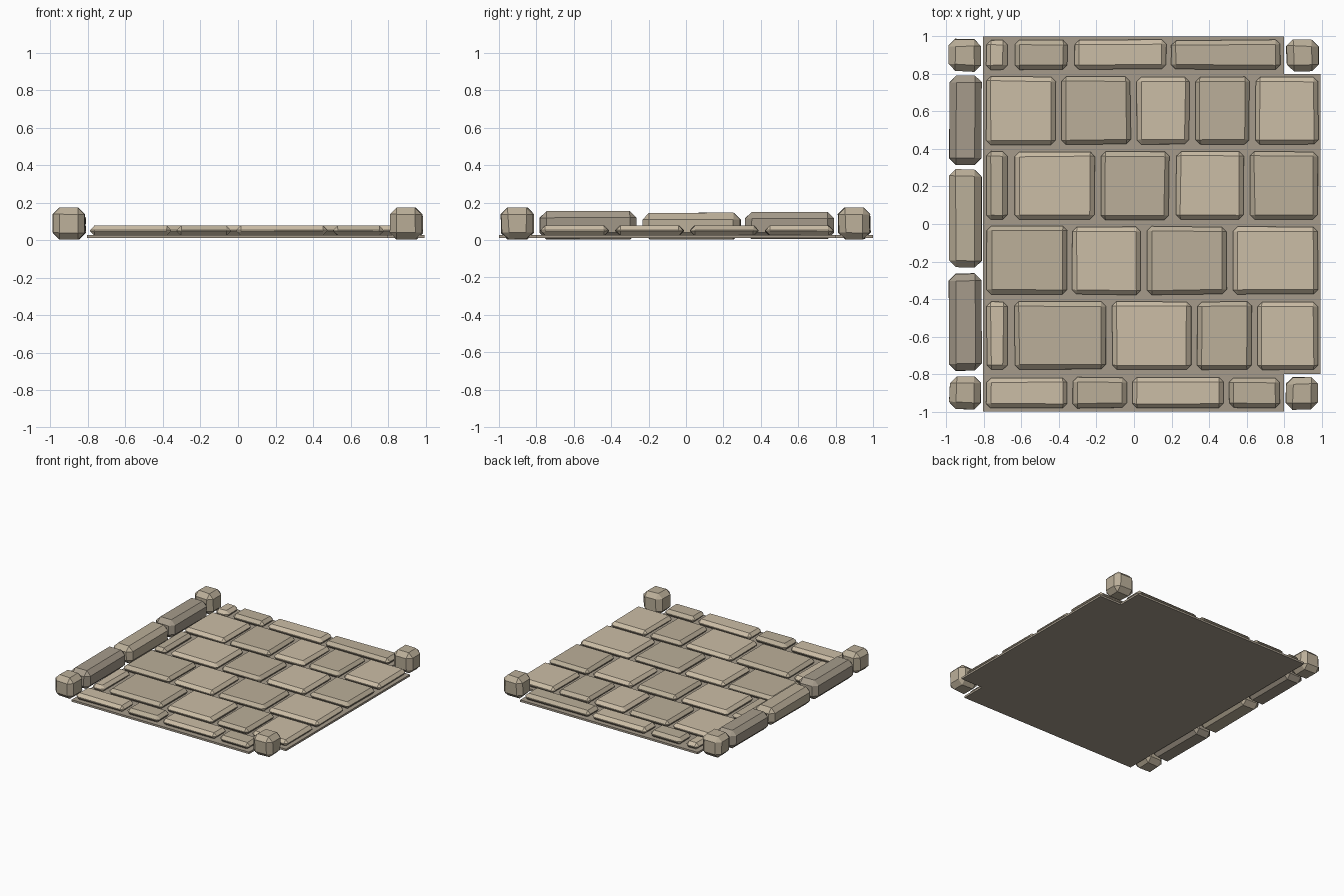
import bpy, bmesh, random

if "Cube" in bpy.data.objects:
    bpy.data.objects.remove(bpy.data.objects["Cube"])
random.seed(4)


def material(name, rgb):
    m = bpy.data.materials.new(name)
    m.diffuse_color = (*rgb, 1)
    m.use_nodes = True
    m.node_tree.nodes["Principled BSDF"].inputs["Base Color"].default_value = m.diffuse_color
    return m


LIGHT = material("light_sandstone", (0.60, 0.51, 0.38))
MID = material("mid_sandstone", (0.50, 0.43, 0.32))
DARK = material("dark_sandstone", (0.38, 0.33, 0.26))


def finish(bm, name, mat):
    bmesh.ops.recalc_face_normals(bm, faces=bm.faces)
    me = bpy.data.meshes.new(name)
    bm.to_mesh(me)
    bm.free()
    me.materials.append(mat)
    ob = bpy.data.objects.new(name, me)
    bpy.context.collection.objects.link(ob)
    return ob


def stone(name, x, y, z, bevel, jitter, mat):
    """Chamfered, slightly irregular block filling the given ranges."""
    bm = bmesh.new()
    bmesh.ops.create_cube(bm, size=1)
    for v in bm.verts:
        for i, (a, b) in enumerate((x, y, z)):
            inward = random.uniform(0, jitter) * (0.25 if i == 2 else 1)
            v.co[i] = b - inward if v.co[i] > 0 else a + inward
    bmesh.ops.bevel(bm, geom=bm.edges[:], offset=bevel, segments=1,
                    profile=0.5, affect='EDGES')
    return finish(bm, name, mat)


# Mortar bed: thin slab notched at the two right corners
outline = [(-0.805, -1), (0.8, -1), (0.8, -0.8), (0.995, -0.8),
           (0.995, 0.8), (0.8, 0.8), (0.8, 1), (-0.805, 1)]
bm = bmesh.new()
face = bm.faces.new([bm.verts.new((x, y, 0.01)) for x, y in outline])
ext = bmesh.ops.extrude_face_region(bm, geom=[face])
for v in ext["geom"]:
    if isinstance(v, bmesh.types.BMVert):
        v.co.z = 0.026
finish(bm, "mortar_bed", DARK)

# Paving rows: y range, then the left and right end of each slab
rows = [
    ((0.82, 0.985), [-.79, -.67, -.64, -.35, -.32, .175, .195, .785]),
    ((0.42, 0.79), [-.79, -.415, -.39, -.015, .01, .30, .325, .62, .645, .985]),
    ((0.02, 0.39), [-.79, -.67, -.64, -.205, -.18, .19, .22, .59, .615, .985]),
    ((-0.38, -0.01), [-.79, -.355, -.335, .04, .065, .50, .525, .985]),
    ((-0.78, -0.41), [-.79, -.67, -.64, -.145, -.12, .31, .335, .63, .655, .985]),
    ((-0.985, -0.815), [-.79, -.355, -.33, -.035, -.01, .48, .505, .78]),
]
for r, (y, ends) in enumerate(rows):
    for i, x in enumerate(zip(ends[::2], ends[1::2])):
        mat = LIGHT if (i + r // 2) % 2 == 0 else MID
        stone(f"paving_slab_{r}_{i}", x, y, (0.022, 0.078), 0.024, 0.008, mat)

# Raised kerb along the left side
kerbs = [(-0.79, -0.26, 0.157), (-0.235, 0.295, 0.147), (0.31, 0.795, 0.152)]
for i, (y0, y1, top) in enumerate(kerbs):
    stone(f"kerb_stone_{i}", (-0.99, -0.808), (y0, y1), (0.003, top),
          0.036, 0.01, MID if i == 1 else DARK)

# Corner blocks
for sx in (-1, 1):
    for sy in (-1, 1):
        x = sorted((sx * 0.805, sx * 0.992))
        y = sorted((sy * 0.808, sy * 0.992))
        stone(f"corner_block_{sx}_{sy}", x, y, (0.002, 0.175), 0.036, 0.014, MID)
